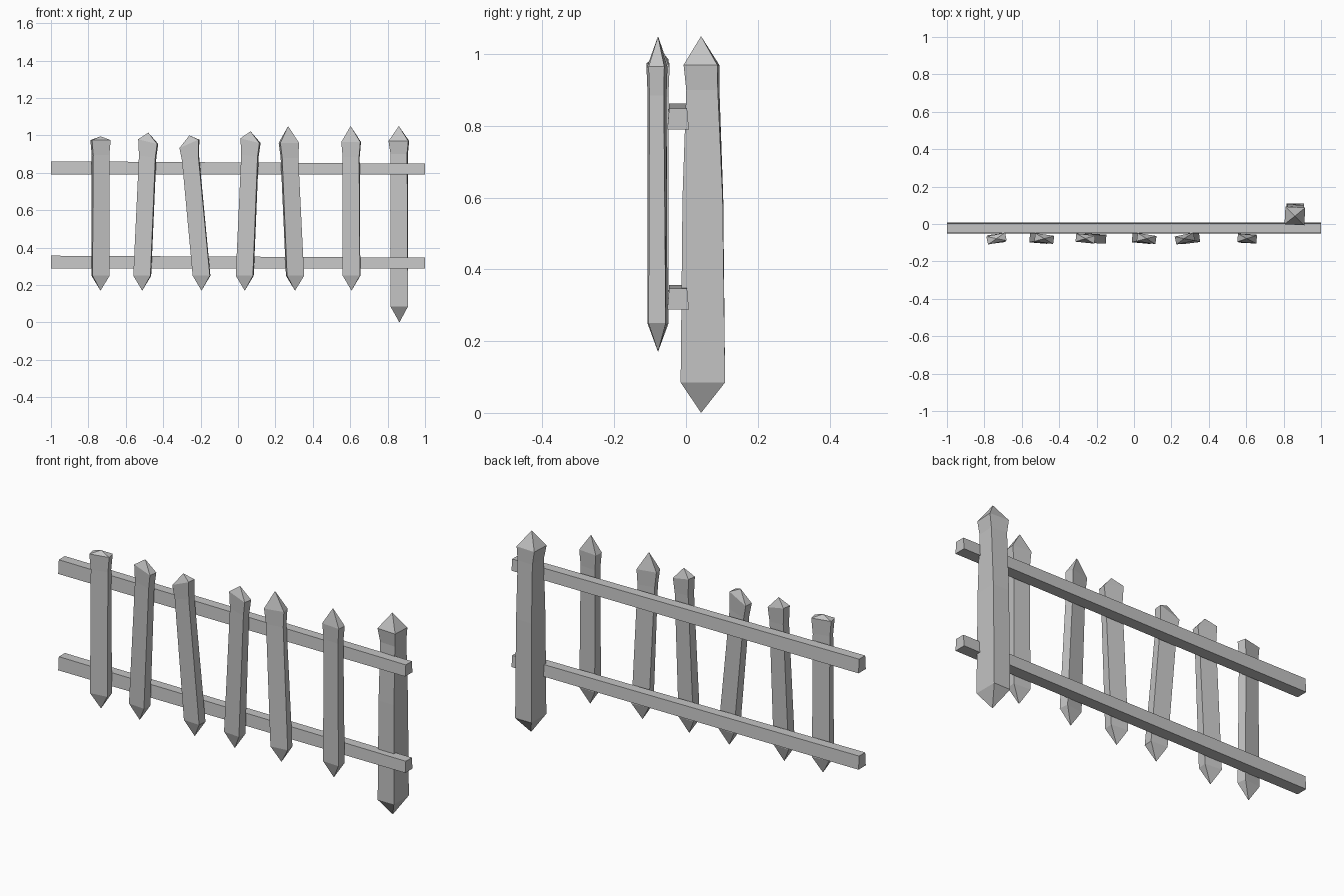
import bpy, bmesh
from math import radians
from mathutils import Matrix, Vector

cube = bpy.data.objects.get("Cube")
if cube:
    bpy.data.objects.remove(cube, do_unlink=True)

wood = bpy.data.materials.new("weathered grey wood")
wood.use_nodes = True
wood.diffuse_color = (0.55, 0.55, 0.55, 1)
wood.node_tree.nodes["Principled BSDF"].inputs["Base Color"].default_value = (0.55, 0.55, 0.55, 1)


def ring(centre, width, depth, yaw, tilt=0.0):
    """Four corners of a turned rectangle; tilt lifts its right side."""
    turn = Matrix.Rotation(radians(yaw), 3, 'Z')
    corners = [(-1, -1), (1, -1), (1, 1), (-1, 1)]
    return [Vector(centre) + turn @ Vector((sx * width / 2, sy * depth / 2, sx * tilt / 2))
            for sx, sy in corners]


def loft(name, rings, foot=None, tip=None):
    """Skin four-sided rings, closing each end with a point or a flat face."""
    bm = bmesh.new()
    loops = [[bm.verts.new(p) for p in r] for r in rings]
    for low, high in zip(loops, loops[1:]):
        for i in range(4):
            j = (i + 1) % 4
            bm.faces.new((low[i], low[j], high[j], high[i]))
    for loop, point in ((loops[0], foot), (loops[-1], tip)):
        if point is None:
            bm.faces.new(loop)
        else:
            apex = bm.verts.new(point)
            for i in range(4):
                bm.faces.new((loop[i], loop[(i + 1) % 4], apex))
    bmesh.ops.recalc_face_normals(bm, faces=bm.faces)
    mesh = bpy.data.meshes.new(name)
    bm.to_mesh(mesh)
    bm.free()
    mesh.materials.append(wood)
    obj = bpy.data.objects.new(name, mesh)
    bpy.context.collection.objects.link(obj)
    return obj


# Pickets: foot x, head x, tip x, tip z, head z, head tilt, yaw
PICKETS = [
    (-0.735, -0.735, -0.735, 0.995, 0.975, 0.0, 12),
    (-0.512, -0.48, -0.48, 1.015, 0.967, -0.025, -8),
    (-0.195, -0.26, -0.26, 1.0, 0.955, 0.045, -6),
    (0.036, 0.067, 0.067, 1.022, 0.972, -0.025, -9),
    (0.305, 0.272, 0.268, 1.05, 0.96, 0.0, 12),
    (0.607, 0.605, 0.602, 1.05, 0.965, 0.0, -5),
]
Y = -0.078
for n, (foot_x, head_x, tip_x, tip_z, head_z, tilt, yaw) in enumerate(PICKETS, 1):
    neck_x = foot_x + (head_x - foot_x) * 0.9
    loft(f"picket_{n}", [
        ring((foot_x, Y, 0.25), 0.092, 0.048, yaw * 0.6),
        ring((neck_x, Y, head_z - 0.08), 0.088, 0.04, yaw, tilt / 2),
        ring((head_x, Y, head_z), 0.102, 0.044, yaw, tilt),
    ], foot=(foot_x, Y, 0.17), tip=(tip_x, Y, tip_z))

# Thick end post, set behind the rails
loft("end_post", [
    ring((0.862, 0.047, 0.085), 0.093, 0.124, 0),
    ring((0.862, 0.047, 0.6), 0.09, 0.112, -1),
    ring((0.862, 0.047, 0.9), 0.088, 0.088, -3),
    ring((0.86, 0.043, 0.97), 0.106, 0.094, -3),
], foot=(0.863, 0.042, 0), tip=(0.86, 0.042, 1.05))

# Two long rails, tapering slightly to the right
for name, base, left_top, right_top in (("lower_rail", 0.288, 0.357, 0.347),
                                        ("upper_rail", 0.79, 0.862, 0.849)):
    loft(name, [[Vector(p) for p in ((x, -0.052, base), (x, 0.008, base),
                                     (x, 0.003, top), (x, -0.047, top))]
                for x, top in ((-1, left_top), (1, right_top))])
